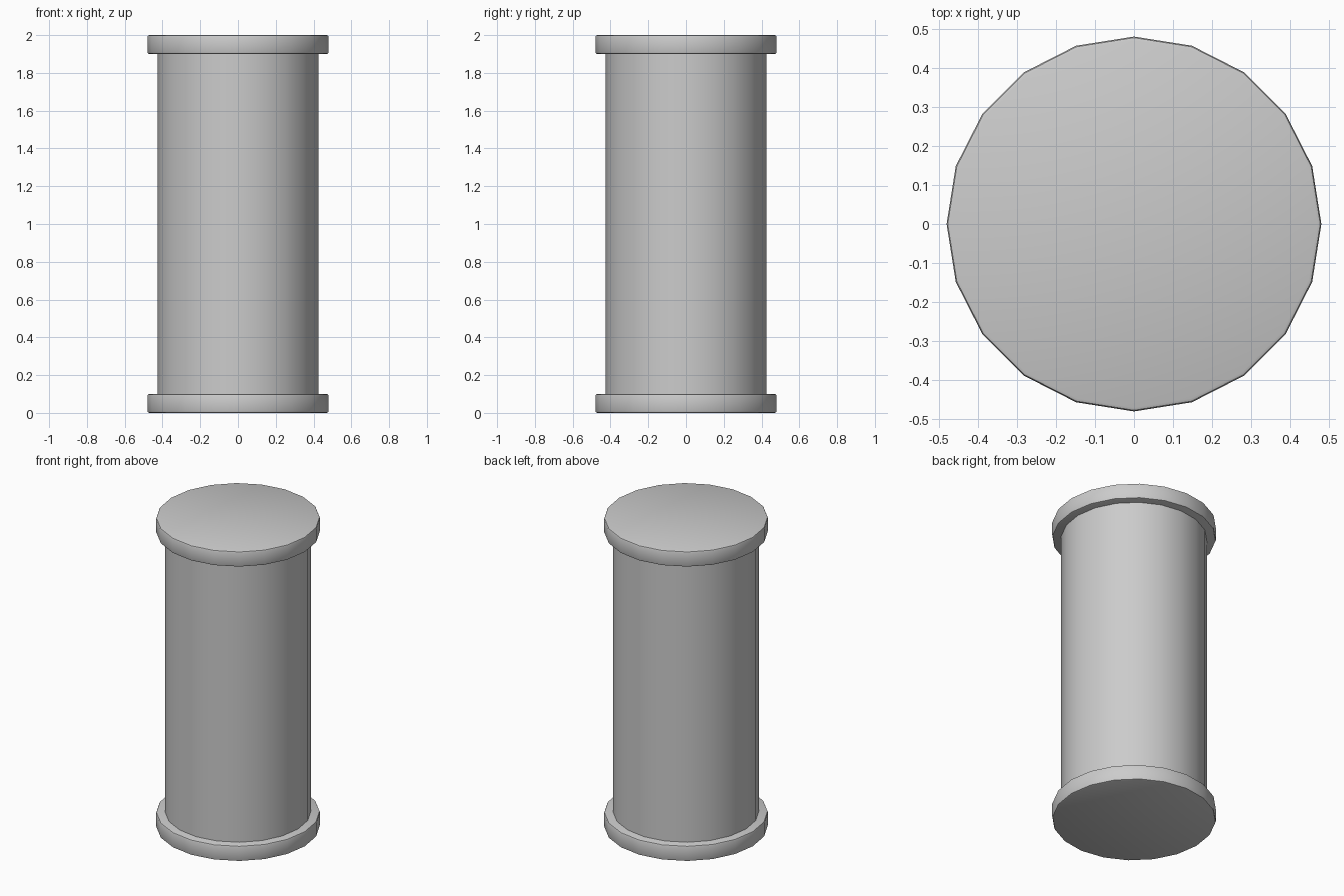
import bpy
import math

if "Cube" in bpy.data.objects:
    bpy.data.objects.remove(bpy.data.objects["Cube"])

SIDES = 20


def drum(name, radius, z0, z1, bevel=0.0, fill='NGON'):
    """Upright 20-sided cylinder from z0 to z1, optionally with softened rims."""
    bpy.ops.mesh.primitive_cylinder_add(
        vertices=SIDES, radius=radius, depth=z1 - z0,
        end_fill_type=fill, location=(0, 0, (z0 + z1) / 2))
    ob = bpy.context.object
    ob.name = name
    if bevel:
        mod = ob.modifiers.new("soft_rim", 'BEVEL')
        mod.width = bevel
        mod.segments = 2
        mod.limit_method = 'ANGLE'
        mod.angle_limit = math.radians(40)
        bpy.ops.object.modifier_apply(modifier=mod.name)
    bpy.ops.object.shade_smooth_by_angle(angle=math.radians(40))
    return ob


# Column shaft, running between the two end discs
drum("shaft", 0.427, 0.1, 1.9, fill='NOTHING')

# Wider end discs with slightly rounded edges
drum("bottom_flange", 0.48, 0.0, 0.1, bevel=0.01)
drum("top_flange", 0.48, 1.9, 2.0, bevel=0.01)
